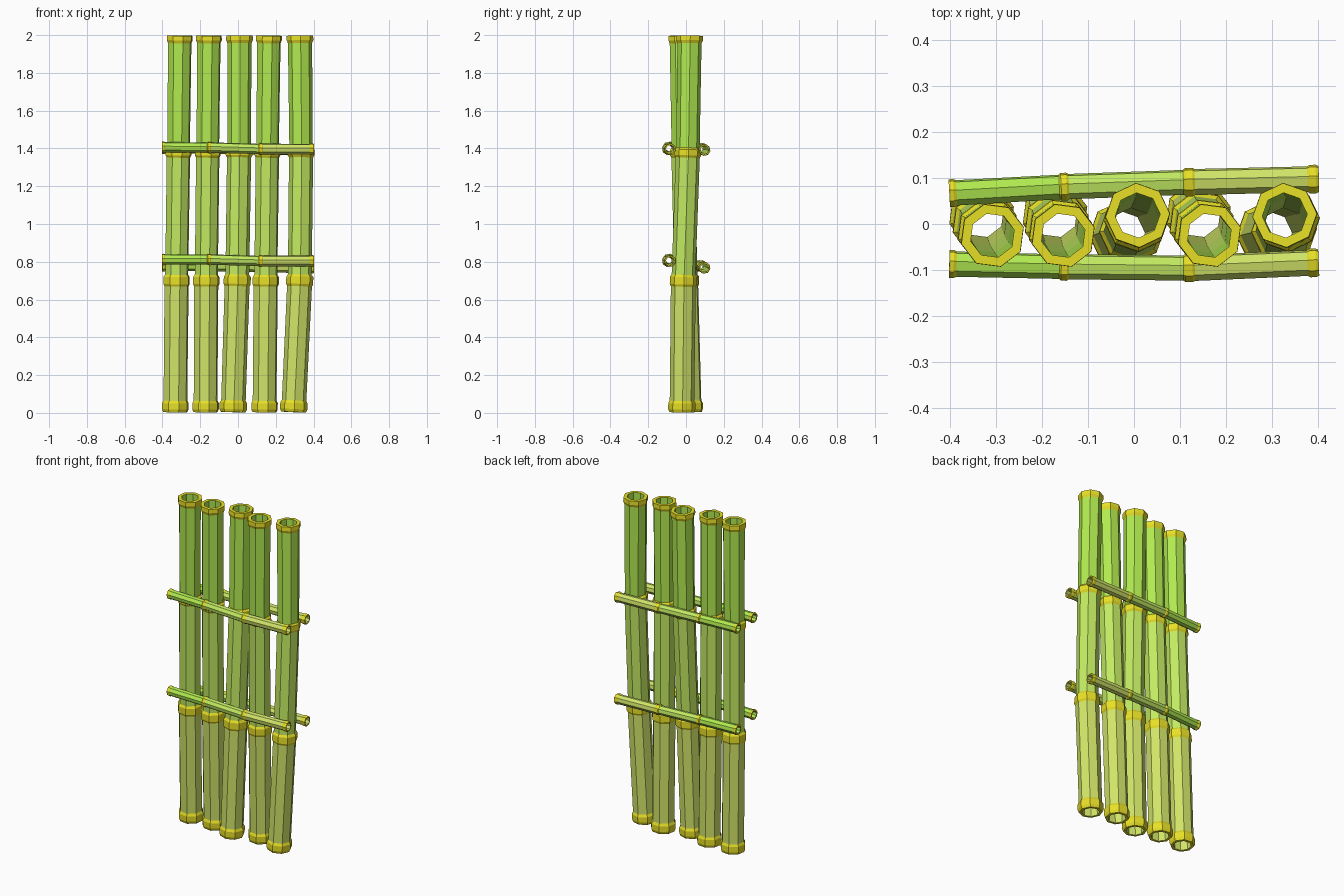
import bpy, bmesh, math
from mathutils import Vector

if "Cube" in bpy.data.objects:
    bpy.data.objects.remove(bpy.data.objects["Cube"])

def mat(name, col):
    m = bpy.data.materials.new(name)
    m.diffuse_color = (*col, 1)
    m.use_nodes = True
    m.node_tree.nodes["Principled BSDF"].inputs["Base Color"].default_value = m.diffuse_color
    return m

MATS = [mat("node_yellow", (0.80, 0.74, 0.02)), mat("cane_low", (0.64, 0.78, 0.14)),
        mat("cane_mid", (0.54, 0.82, 0.12)), mat("cane_top", (0.44, 0.82, 0.08))]
NODES = [0, 0.35, 0.69, 1]
# cane profile: position along length, radius, material of the band that follows
PROFILE = [(0, .066, 0), (.008, .0725, 0), (.024, .0725, 0), (.031, .065, 1),
           (.335, .066, 0), (.341, .072, 0), (.36, .0715, 0), (.366, .063, 2),
           (.676, .064, 0), (.682, .071, 0), (.697, .070, 0), (.702, .062, 3),
           (.98, .064, 0), (.988, .071, 0), (1, .070, 0),
           (1, .049, 3), (.69, .048, 2), (.35, .049, 1), (0, .050, 0)]

def sample(path, t):
    i = 0 if t < NODES[1] else 1 if t < NODES[2] else 2
    f = (t - NODES[i]) / (NODES[i + 1] - NODES[i])
    return path[i].lerp(path[i + 1], f)

def cane(name, pts, scale, ref, turn, sides=8):
    """Hollow faceted bamboo cane following four node points."""
    path = [Vector(p) for p in pts]
    bm = bmesh.new()
    loops = []
    for t, r, _ in PROFILE:
        c = sample(path, t)
        d = (sample(path, min(1, t + .03)) - sample(path, max(0, t - .03))).normalized()
        u = (ref - d * ref.dot(d)).normalized()
        v = d.cross(u)
        angs = [math.radians(turn) + math.tau * k / sides for k in range(sides)]
        loops.append([bm.verts.new(c + (u * math.cos(a) + v * math.sin(a)) * r * scale)
                      for a in angs])
    for i, (_, _, m) in enumerate(PROFILE):
        # last inner loop joins the first one to close the wall
        a, b = loops[i], loops[(i + 1) % len(loops)]
        # top rim is yellow
        for k in range(sides):
            j = (k + 1) % sides
            bm.faces.new((a[k], a[j], b[j], b[k])).material_index = m
    bmesh.ops.recalc_face_normals(bm, faces=bm.faces)
    me = bpy.data.meshes.new(name)
    bm.to_mesh(me)
    bm.free()
    for m in MATS:
        me.materials.append(m)
    ob = bpy.data.objects.new(name, me)
    bpy.context.collection.objects.link(ob)

# upright canes: x at the four nodes, and which way they lean
Z = [.004, .70, 1.38, 1.997]
LEAN_BACK = [.020, .0, -.016, -.025]
LEAN_FRONT = [-.022, -.014, .010, .019]
UPRIGHTS = [((-.332, -.325, -.315, -.308), LEAN_BACK, 15),
            ((-.172, -.168, -.160, -.154), LEAN_BACK, 15),
            ((-.026, -.004, .006, .008), LEAN_FRONT, 3),
            ((.140, .147, .156, .164), LEAN_BACK, 15),
            ((.294, .327, .334, .328), LEAN_FRONT, 3)]
for i, (xs, ys, turn) in enumerate(UPRIGHTS):
    cane(f"upright_cane_{i + 1}", list(zip(xs, ys, Z)), 1, Vector((1, 0, 0)), turn)

# cross bars, same cane at a smaller scale, base at the right
BX = [.402, .12, -.153, -.402]
FRONT_Y = [-.084, -.096, -.093, -.087]
BACK_Y = [.098, .091, .081, .067]
for name, ys, zs in [("front_upper_bar", FRONT_Y, (1.396, 1.397, 1.405, 1.406)),
                     ("front_lower_bar", FRONT_Y, (.804, .804, .812, .812)),
                     ("back_upper_bar", BACK_Y, (1.392, 1.395, 1.40, 1.40)),
                     ("back_lower_bar", BACK_Y, (.768, .772, .778, .778))]:
    cane(name, list(zip(BX, ys, zs)), .44, Vector((0, 0, 1)), 12)
